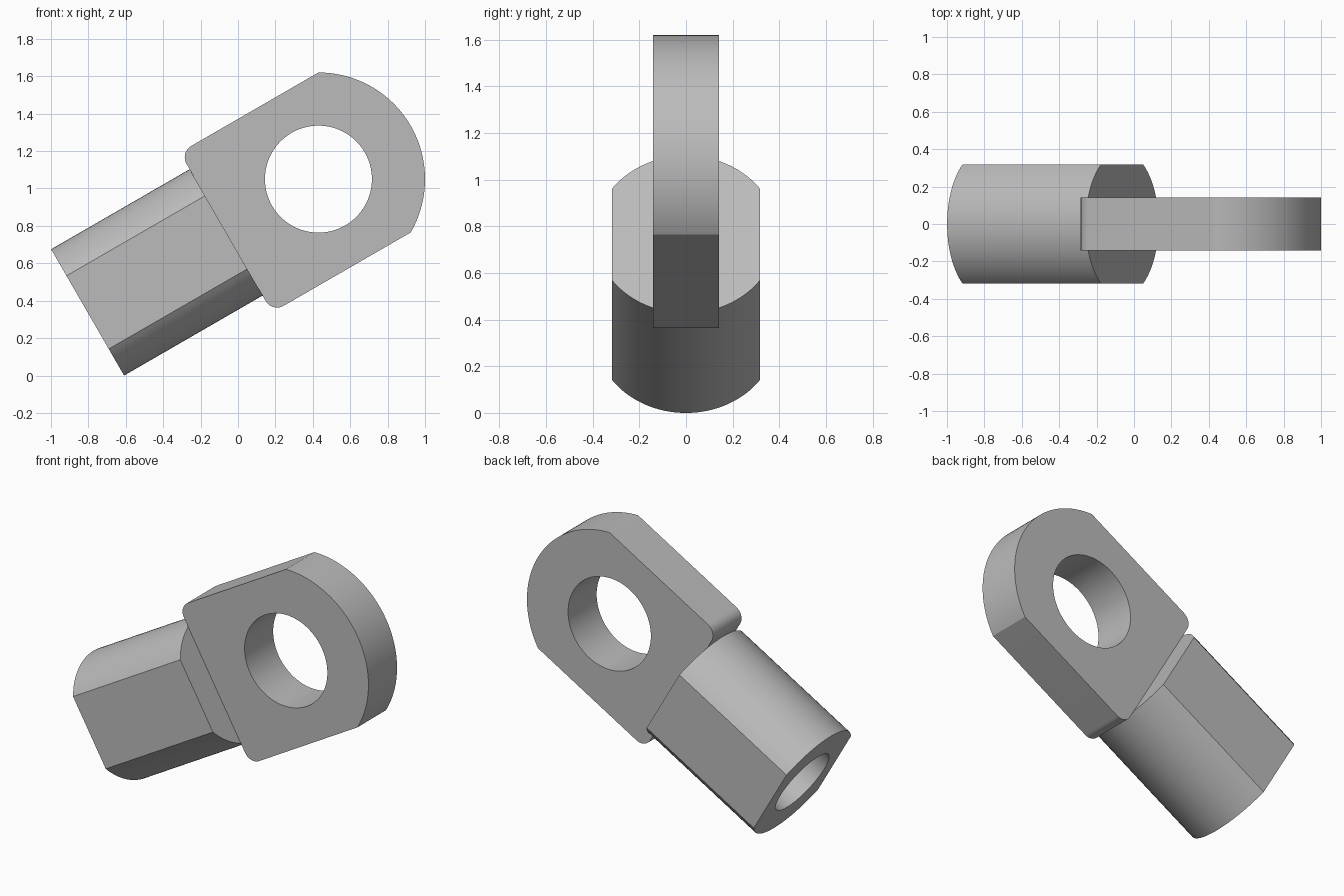
import bpy, bmesh
from math import sin, cos, pi, radians, asin
from mathutils import Matrix, Vector

cube = bpy.data.objects.get("Cube")
if cube:
    bpy.data.objects.remove(cube, do_unlink=True)

# Single material
metal = bpy.data.materials.new("plain_grey_metal")
metal.use_nodes = True
GREY = (0.5, 0.5, 0.5, 1)
metal.diffuse_color = GREY
metal.node_tree.nodes["Principled BSDF"].inputs["Base Color"].default_value = GREY

# Local frame: centred on the eye, tilted upward along the shank axis
TILT = radians(30)
EYE = Vector((0.43, 0, 1.05))
AXIS = Vector((cos(TILT), 0, sin(TILT)))
SIDE = Vector((-sin(TILT), 0, cos(TILT)))


def arc(cx, cy, r, a0, a1, n):
    return [(cx + r * cos(a0 + (a1 - a0) * i / n),
             cy + r * sin(a0 + (a1 - a0) * i / n)) for i in range(n + 1)]


def bored_prism(name, outer, hole_r, start, end, hole_end, axes):
    """Extrude an outline, with a round hole that runs from start to hole_end."""
    bm = bmesh.new()
    hole = arc(0, 0, hole_r, 0, 2 * pi, 96)[:-1]

    def tube(points, z0, z1):
        rings = [[bm.verts.new((x, y, z)) for x, y in points] for z in (z0, z1)]
        n = len(points)
        for i in range(n):
            j = (i + 1) % n
            bm.faces.new((rings[0][i], rings[0][j], rings[1][j], rings[1][i]))
        return rings

    def edges(ring):
        return [bm.edges.get((ring[i - 1], ring[i])) for i in range(len(ring))]

    shell = tube(outer, start, end)
    bore = tube(hole, start, hole_end)
    caps = [(shell[0], bore[0])]
    if hole_end == end:
        caps.append((shell[1], bore[1]))
    else:
        bm.faces.new(shell[1])
        bm.faces.new(bore[1])
    for a, b in caps:
        bmesh.ops.triangle_fill(bm, edges=edges(a) + edges(b), use_beauty=True)
    bmesh.ops.recalc_face_normals(bm, faces=bm.faces)

    mesh = bpy.data.meshes.new(name)
    bm.to_mesh(mesh)
    bm.free()
    mesh.materials.append(metal)
    obj = bpy.data.objects.new(name, mesh)
    bpy.context.collection.objects.link(obj)
    obj.matrix_world = Matrix.Translation(EYE) @ Matrix(axes).transposed().to_4x4()
    bpy.ops.object.select_all(action="DESELECT")
    obj.select_set(True)
    bpy.context.view_layer.objects.active = obj
    bpy.ops.object.shade_smooth_by_angle(angle=radians(25))
    return obj


# Eye plate: large arc at the tip, straight sides, two small rounded corners
R, BACK, FILLET, HALF_T = 0.57, -0.57, 0.07, 0.141
half_w = R * sin(pi / 3)
fx, fy = BACK + FILLET, half_w - FILLET
outline = (arc(0, 0, R, -pi / 3, pi / 3, 48)
           + arc(fx, fy, FILLET, pi / 2, pi, 10)
           + arc(fx, -fy, FILLET, pi, 1.5 * pi, 10))
bored_prism("eye_plate", outline, 0.286, -HALF_T, HALF_T, HALF_T,
            (AXIS, SIDE, Vector((0, -1, 0))))

# Shank: round bar with two flats and a blind bore in its free end
BAR_R, FLAT = 0.39, 0.318
half = asin(FLAT / BAR_R)
section = (arc(0, 0, BAR_R, pi / 2 - half, pi / 2 + half, 32)
           + arc(0, 0, BAR_R, 1.5 * pi - half, 1.5 * pi + half, 32))
bored_prism("shank", section, 0.215, -1.425, BACK, -0.75,
            (Vector((0, 1, 0)), SIDE, AXIS))
